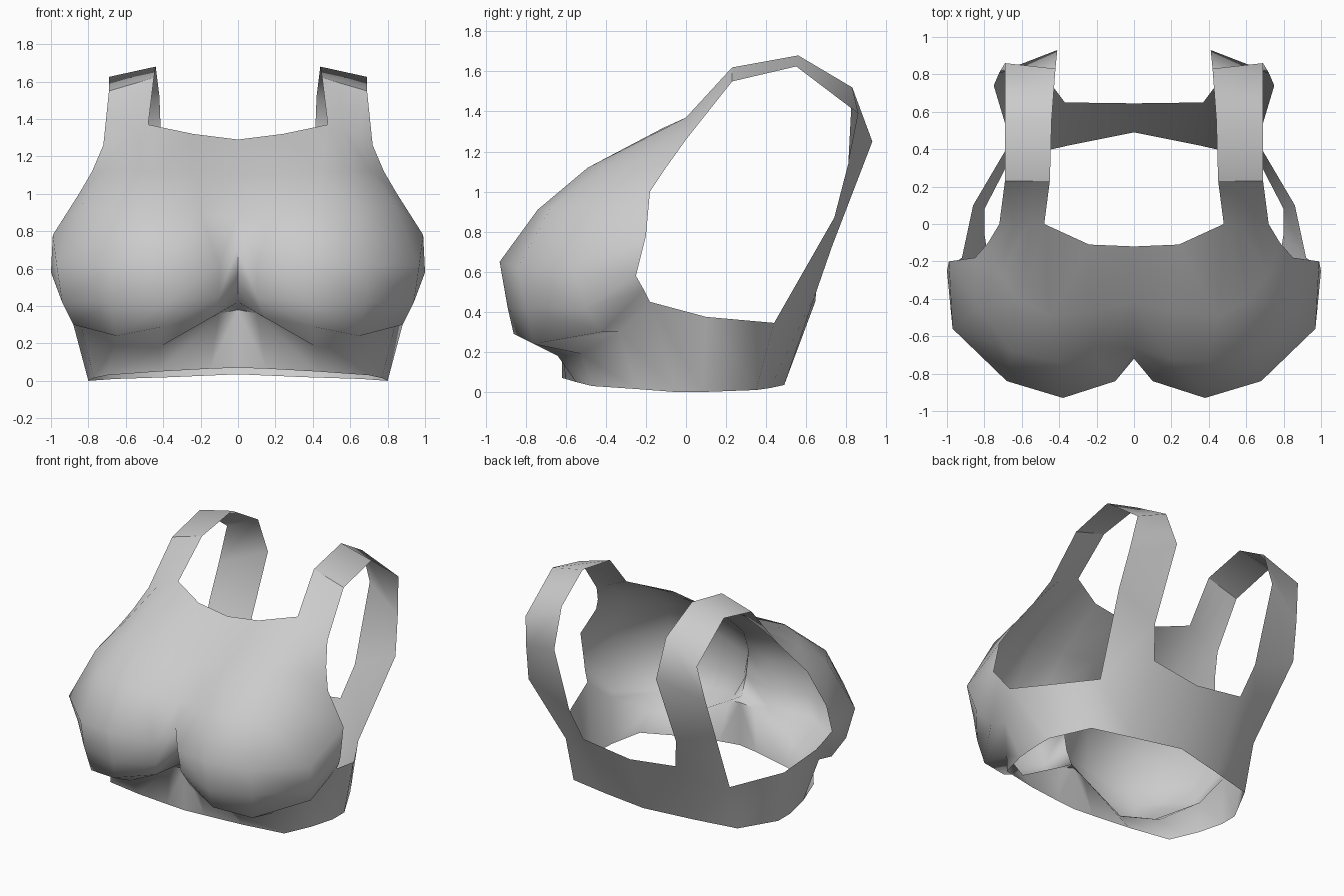
import bpy
import bmesh
import math

# Remove only the default cube
default_cube = bpy.data.objects.get("Cube")
if default_cube:
    bpy.data.objects.remove(default_cube, do_unlink=True)


def make_material(name, colour):
    material = bpy.data.materials.new(name)
    material.use_nodes = True
    material.diffuse_color = colour
    shader = material.node_tree.nodes["Principled BSDF"]
    shader.inputs["Base Color"].default_value = colour
    return material


def loft(mesh, rows):
    """Join neighbouring rows of points with four-sided faces."""
    grid = [[mesh.verts.new(point) for point in row] for row in rows]
    for upper, lower in zip(grid, grid[1:]):
        for i in range(len(upper) - 1):
            mesh.faces.new((upper[i], lower[i], lower[i + 1], upper[i + 1]))


# Rows run from the centre line to the armhole edge of the left half
neckline = [(0, -.12, 1.29), (.24, -.11, 1.32), (.48, 0, 1.37),
            (.56, 0, 1.335), (.64, 0, 1.3), (.72, 0, 1.26)]
chest = [(0, -.42, 1.1), (.22, -.47, 1.1), (.45, -.49, 1.12),
         (.6, -.42, 1.12), (.72, -.27, 1.12), (.78, -.1, 1.12)]
cup_top = [(0, -.66, .88), (.2, -.72, .9), (.4, -.74, .91),
           (.65, -.68, .91), (.83, -.45, .95), (.85, -.18, 1)]
cup_peak = [(0, -.72, .72), (.1, -.84, .62), (.38, -.93, .65),
            (.68, -.84, .62), (.97, -.56, .62), (.99, -.2, .78)]
cup_lower = [(0, -.69, .55), (.1, -.8, .45), (.38, -.89, .42),
             (.68, -.8, .42), (.94, -.5, .42), (1, -.25, .58)]
cup_base = [(0, -.64, .42), (.14, -.75, .34), (.4, -.86, .29),
            (.65, -.76, .24), (.88, -.42, .3), (.96, -.21, .51)]
underbust = [(0, -.62, .38), (.1, -.64, .36), (.42, -.64, .18),
             (.66, -.52, .19), (.84, -.33, .3), (.92, -.18, .45)]
front_hem = [(0, -.62, .07), (.15, -.6, .065), (.42, -.55, .05),
             (.7, -.47, .03), (.77, -.25, .015), (.8, -.05, 0)]

# Band from the armhole round to the centre of the back
band_top = [underbust[-1], (.86, .1, .375), (.66, .44, .345),
            (.37, .65, .5), (0, .645, .45)]
band_hem = [front_hem[-1], (.8, .08, 0), (.66, .35, .01),
            (.35, .42, .02), (0, .49, .035)]

# Shoulder strap edges from the neckline over to the back band
strap_inner = [neckline[2], (.45, .23, 1.62), (.44, .56, 1.68),
               (.42, .83, 1.52), (.41, .93, 1.25), (.43, .73, .73),
               band_top[3]]
strap_outer = [neckline[-1], (.69, .23, 1.55), (.69, .55, 1.625),
               (.69, .86, 1.39), (.72, .81, 1.14), (.75, .74, .87),
               band_top[2]]
# The first strap section reuses the neckline points so the seam stays closed
shoulder = neckline[2:]
first_step = []
for i in range(len(shoulder)):
    t = i / (len(shoulder) - 1)
    first_step.append([a + (b - a) * t
                       for a, b in zip(strap_inner[1], strap_outer[1])])

mesh = bmesh.new()
loft(mesh, [neckline, chest, cup_top, cup_peak, cup_lower, cup_base,
            underbust, front_hem])
loft(mesh, [band_top, band_hem])
loft(mesh, [shoulder, first_step])
loft(mesh, [strap_inner[1:], strap_outer[1:]])

# Mirror the half, weld the seams and make the normals agree
half = mesh.verts[:] + mesh.edges[:] + mesh.faces[:]
copy = bmesh.ops.duplicate(mesh, geom=half)["geom"]
for item in copy:
    if isinstance(item, bmesh.types.BMVert):
        item.co.x = -item.co.x
bmesh.ops.remove_doubles(mesh, verts=mesh.verts[:], dist=.002)
bmesh.ops.recalc_face_normals(mesh, faces=mesh.faces[:])

data = bpy.data.meshes.new("sports_top")
mesh.to_mesh(data)
mesh.free()
garment = bpy.data.objects.new("sports_top", data)
bpy.context.collection.objects.link(garment)
data.materials.append(make_material("grey fabric", (.6, .6, .6, 1)))

# Soft cloth shading with sharp folds kept
bpy.ops.object.select_all(action="DESELECT")
garment.select_set(True)
bpy.context.view_layer.objects.active = garment
bpy.ops.object.shade_smooth_by_angle(angle=math.radians(65))
